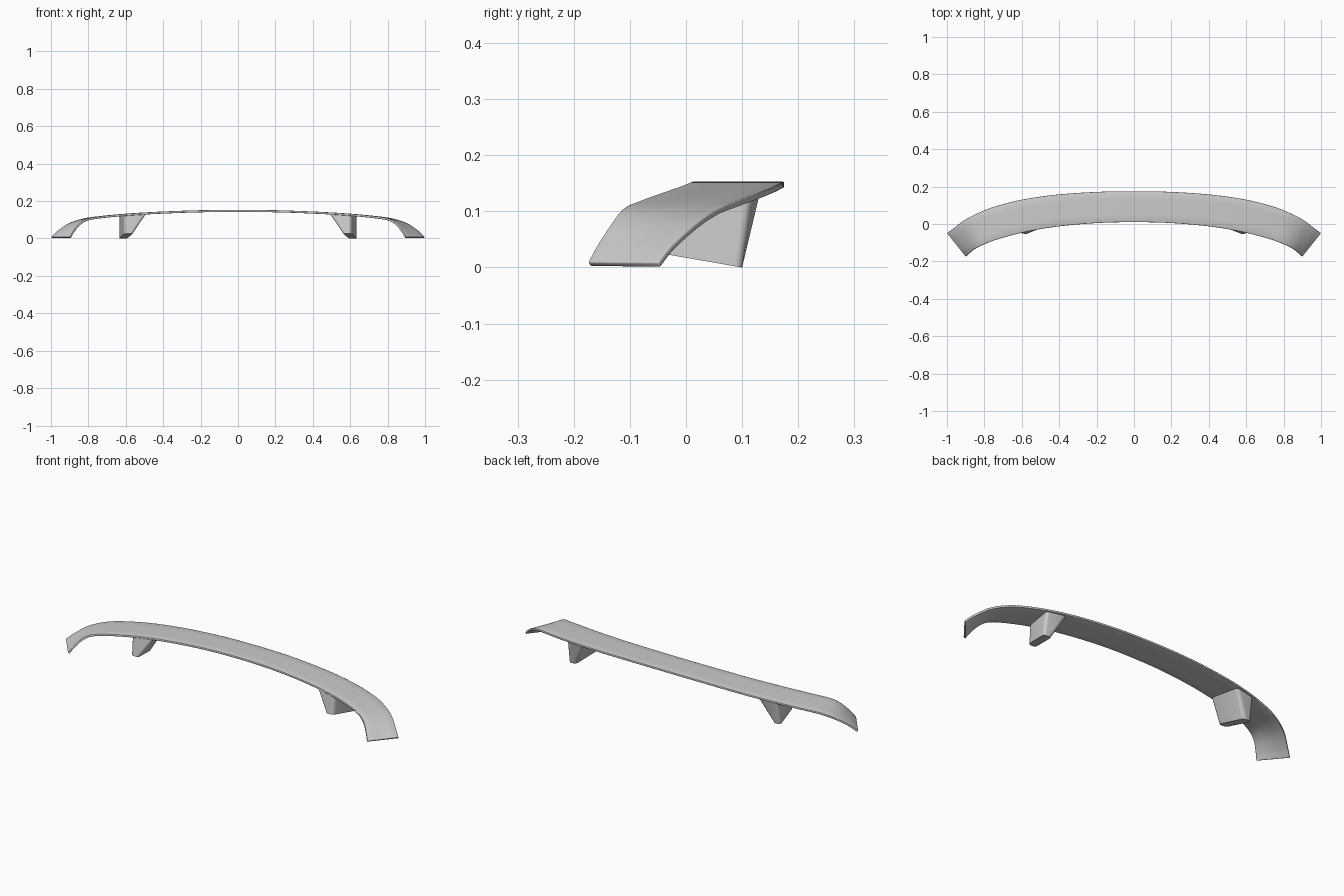
import bpy, bmesh
from mathutils import Vector
from mathutils.geometry import interpolate_bezier

if "Cube" in bpy.data.objects:
    bpy.data.objects.remove(bpy.data.objects["Cube"])


def add_object(name, bm):
    bmesh.ops.recalc_face_normals(bm, faces=bm.faces)
    mesh = bpy.data.meshes.new(name)
    bm.to_mesh(mesh)
    bm.free()
    ob = bpy.data.objects.new(name, mesh)
    bpy.context.collection.objects.link(ob)
    return ob


def smooth(ob, angle=0.6):
    bpy.ops.object.select_all(action='DESELECT')
    ob.select_set(True)
    bpy.context.view_layer.objects.active = ob
    bpy.ops.object.shade_smooth_by_angle(angle=angle)


def spline(pts, steps=6):
    """Smooth curve through the points."""
    out = []
    for i in range(len(pts) - 1):
        a, b = pts[i], pts[i + 1]
        pa, nb = pts[max(i - 1, 0)], pts[min(i + 2, len(pts) - 1)]
        d = (b - a).length
        ta = (b - pa).normalized() * d / 3
        tb = (nb - a).normalized() * d / 3
        out += interpolate_bezier(a, a + ta, b - tb, b, steps + 1)[:-1]
    return out + [pts[-1]]


# Wing blade: front x, front y, back x, back y, height, from tip to centre
sections = [
    (.90, -.175, 1.0, -.05, .009), (.882, -.158, .967, -.025, .04),
    (.85, -.132, .908, .02, .08), (.81, -.112, .835, .058, .105),
    (.74, -.085, .755, .09, .118), (.60, -.047, .61, .128, .132),
    (.42, -.015, .43, .155, .143), (.20, .005, .21, .171, .151),
    (0, .01, 0, .175, .153)]
sections += [(-a, b, -c, d, z) for a, b, c, d, z in sections[-2::-1]]
front = spline([Vector((s[0], s[1], s[4])) for s in sections])
back = spline([Vector((s[2], s[3], s[4])) for s in sections])
bm = bmesh.new()
rows = [[bm.verts.new(f.lerp(b, k / 4)) for k in range(5)]
        for f, b in zip(front, back)]
for r, s in zip(rows, rows[1:]):
    for k in range(4):
        bm.faces.new((r[k], r[k + 1], s[k + 1], s[k]))
blade = add_object("wing_blade", bm)
if blade.data.polygons[0].normal.z < 0:
    blade.data.flip_normals()
solid = blade.modifiers.new("thickness", 'SOLIDIFY')
solid.thickness = .011
solid.offset = -1
bevel = blade.modifiers.new("soft_edges", 'BEVEL')
bevel.width = .0025
bevel.segments = 2
bevel.limit_method = 'ANGLE'
bevel.angle_limit = .9
smooth(blade)

# Support posts: tapered blocks with rounded upright corners
bottom = [(.562, -.055, .027), (.607, -.05, .026), (.637, .1, 0), (.592, .1, 0)]
top = [(.487, -.022, .135), (.608, -.042, .126), (.635, .118, .125), (.52, .134, .133)]
bm = bmesh.new()
lo = [bm.verts.new(p) for p in bottom]
hi = [bm.verts.new(p) for p in top]
bm.faces.new(lo)
bm.faces.new(hi)
for i in range(4):
    j = (i + 1) % 4
    bm.faces.new((lo[i], lo[j], hi[j], hi[i]))
uprights = [bm.edges.get((a, b)) for a, b in zip(lo, hi)]
bmesh.ops.bevel(bm, geom=uprights, offset=.016, segments=5, profile=.5,
                affect='EDGES')
posts = add_object("support_posts", bm)
posts.modifiers.new("mirror", 'MIRROR')
smooth(posts)
